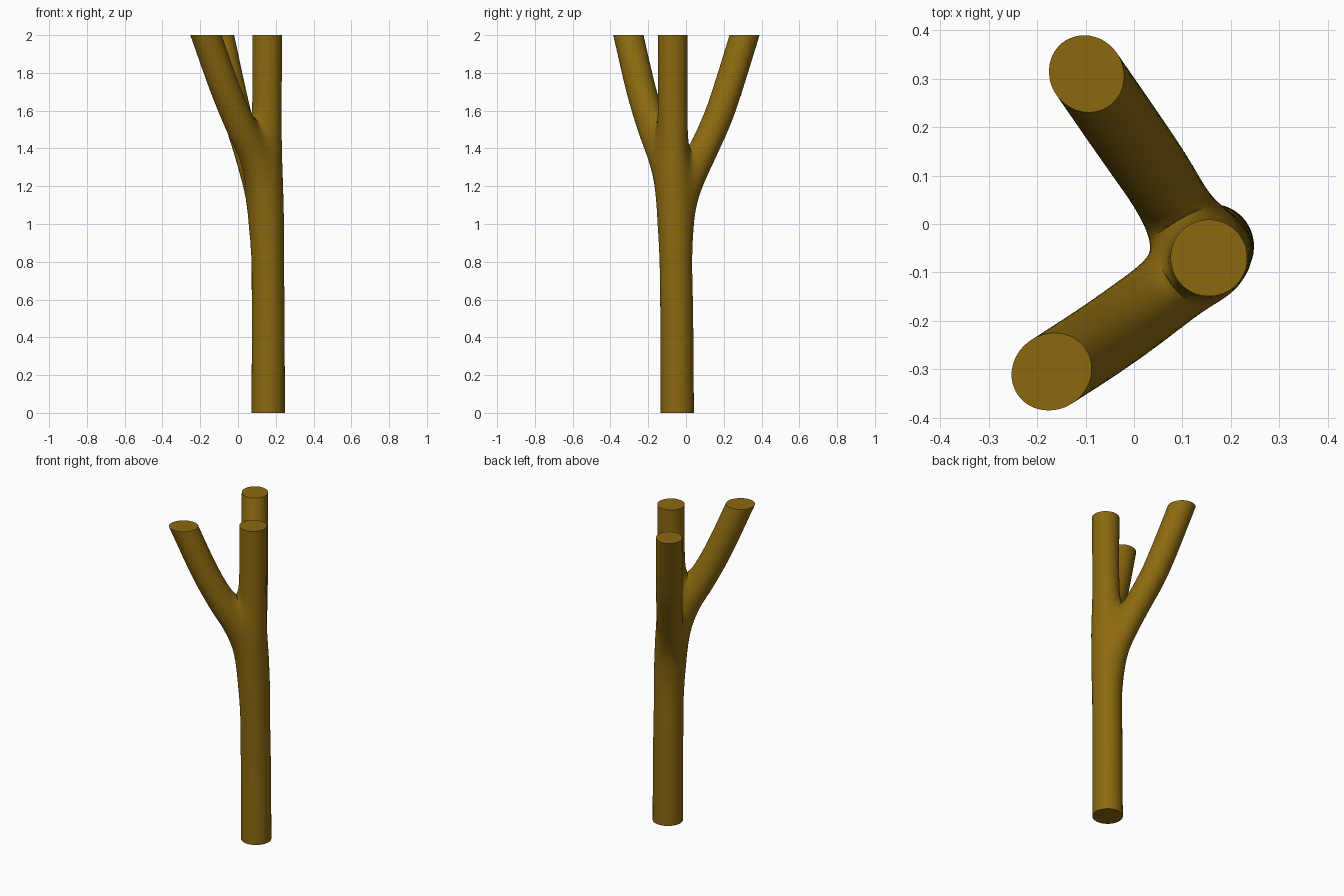
import bpy, bmesh, math
from mathutils import Vector

if "Cube" in bpy.data.objects:
    bpy.data.objects.remove(bpy.data.objects["Cube"])

BLEND = 0.030          # softness of the forks
VOXEL = 0.014

# x, y, z, radius along each limb (run past z=0 and z=2, trimmed later)
LIMBS = [
    [(0.16, -0.046, -0.1, 0.088), (0.16, -0.048, 0.4, 0.087), (0.158, -0.054, 0.8, 0.085),
     (0.155, -0.066, 1.2, 0.078), (0.154, -0.070, 1.6, 0.077), (0.155, -0.070, 2.1, 0.080)],
    [(0.145, -0.04, 0.9, 0.03), (0.12, -0.01, 1.1, 0.055), (0.09, 0.03, 1.24, 0.068),
     (0.048, 0.098, 1.4, 0.074), (-0.015, 0.19, 1.62, 0.076), (-0.098, 0.310, 2.0, 0.076),
     (-0.119, 0.342, 2.1, 0.076)],
    [(0.14, -0.07, 1.0, 0.03), (0.115, -0.093, 1.22, 0.060), (0.073, -0.135, 1.38, 0.072),
     (0.012, -0.182, 1.52, 0.077), (-0.07, -0.240, 1.72, 0.078), (-0.17, -0.305, 2.0, 0.078),
     (-0.206, -0.328, 2.1, 0.078)],
]


def smooth_path(rows, steps=4):
    """Catmull-Rom through the rows."""
    p = [Vector(r) for r in rows]
    p = [p[0] * 2 - p[1]] + p + [p[-1] * 2 - p[-2]]
    out = []
    for a, b, c, d in zip(p, p[1:], p[2:], p[3:]):
        for i in range(steps):
            t = i / steps
            out.append(0.5 * (2 * b + (c - a) * t + (2 * a - 5 * b + 4 * c - d) * t * t
                              + (3 * b - a - 3 * c + d) * t ** 3))
    return out + [p[-2]]


PATHS = [smooth_path(r) for r in LIMBS]
SEGS = []
for path in PATHS:
    SEGS.append([(a.xyz, b.xyz - a.xyz, (b.xyz - a.xyz).length_squared, a.w, b.w - a.w)
                 for a, b in zip(path, path[1:])])


def field(p):
    """Softly blended distance to all limbs, and its gradient."""
    total, grad = 0.0, Vector()
    for segs in SEGS:
        best, away = 1e9, None
        for a, ab, l2, r, dr in segs:
            ap = p - a
            t = min(1.0, max(0.0, ap.dot(ab) / l2))
            v = ap - ab * t
            d = v.length - r - dr * t
            if d < best:
                best, away = d, v
        w = math.exp(min(40, max(-40, -best / BLEND)))
        total += w
        grad += away.normalized() * w
    return -BLEND * math.log(total), grad / total


# rough limbs as bevelled curves
curve = bpy.data.curves.new("trunk_with_branches", 'CURVE')
curve.dimensions = '3D'
curve.bevel_depth = 1.0
curve.bevel_resolution = 6
curve.use_fill_caps = True
for path in PATHS:
    s = curve.splines.new('POLY')
    s.points.add(len(path) - 1)
    for pt, v in zip(s.points, path):
        pt.co = (v.x, v.y, v.z, 1)
        pt.radius = v.w
rough = bpy.data.objects.new("rough_limbs", curve)
bpy.context.collection.objects.link(rough)
bpy.context.view_layer.objects.active = rough
rough.select_set(True)
bpy.ops.object.convert(target='MESH')
tree = bpy.context.view_layer.objects.active
tree.name = "trunk_with_branches"

# fuse the limbs into one skin
m = tree.modifiers.new("fuse", 'REMESH')
m.mode = 'VOXEL'
m.voxel_size = VOXEL
bpy.ops.object.modifier_apply(modifier="fuse")

# pull the skin onto the blended surface
bm = bmesh.new()
bm.from_mesh(tree.data)
for rnd in range(5):
    if rnd:
        bmesh.ops.smooth_vert(bm, verts=bm.verts, factor=0.5,
                              use_axis_x=True, use_axis_y=True, use_axis_z=True)
    for v in bm.verts:
        if -0.06 < v.co.z < 2.06:
            d, g = field(v.co)
            v.co -= g * (max(-0.03, min(0.03, d)) / max(g.length_squared, 0.3))

# flat sawn ends
for z, n in ((0, -1), (2, 1)):
    cut = bmesh.ops.bisect_plane(bm, geom=bm.verts[:] + bm.edges[:] + bm.faces[:],
                                 plane_co=(0, 0, z), plane_no=(0, 0, n), clear_outer=True)
    rim = [e for e in cut["geom_cut"] if isinstance(e, bmesh.types.BMEdge)]
    bmesh.ops.holes_fill(bm, edges=rim, sides=0)
bmesh.ops.recalc_face_normals(bm, faces=bm.faces)
bm.to_mesh(tree.data)
bm.free()
bpy.ops.object.shade_smooth_by_angle(angle=math.radians(40))

# bark colour
bark = bpy.data.materials.new("bark")
bark.diffuse_color = (0.258, 0.141, 0.005, 1)
bark.use_nodes = True
bark.node_tree.nodes["Principled BSDF"].inputs["Base Color"].default_value = bark.diffuse_color
tree.data.materials.clear()
tree.data.materials.append(bark)
